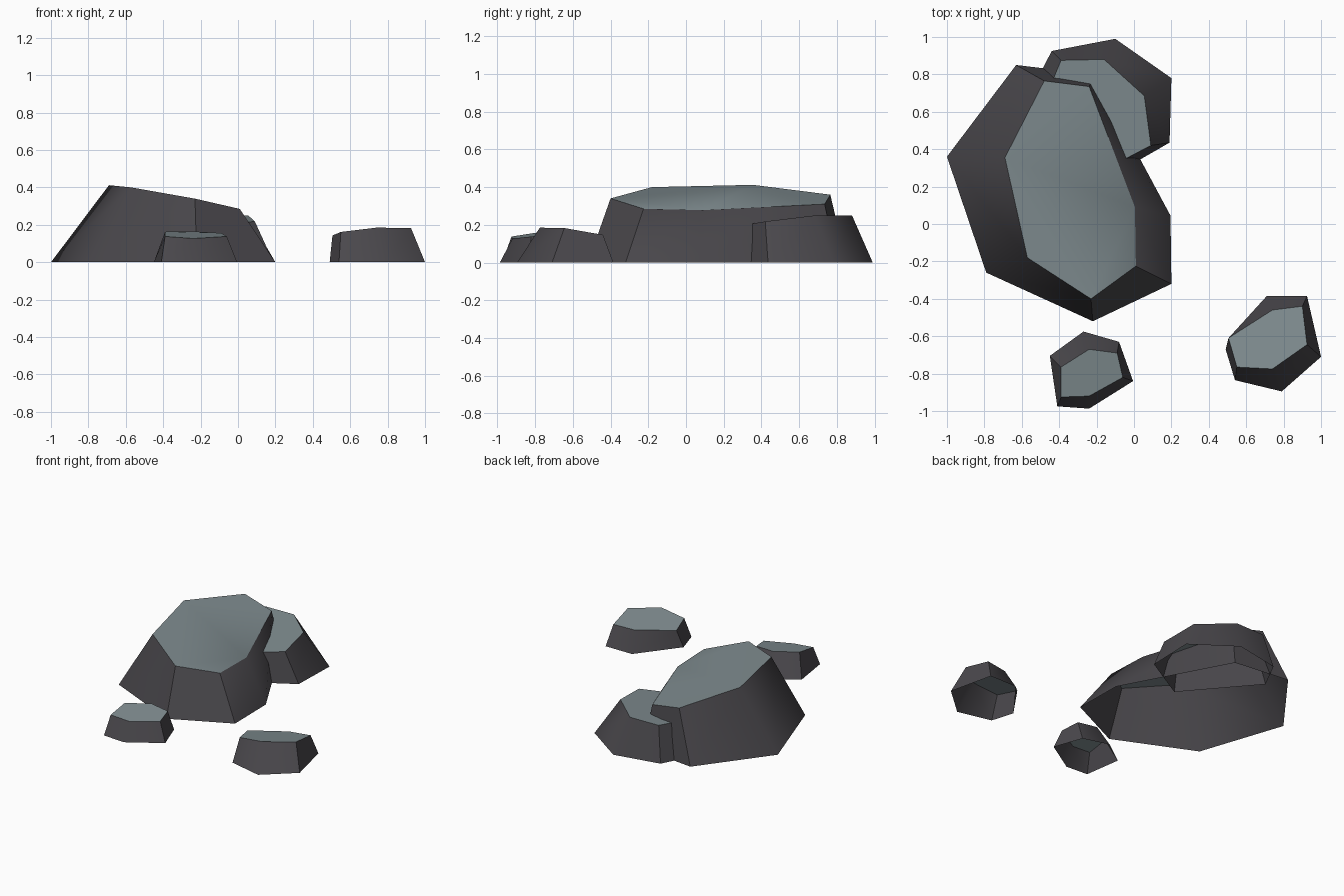
import bpy, bmesh, math


def material(name, rgb):
    m = bpy.data.materials.new(name)
    m.diffuse_color = (*rgb, 1)
    return m


SIDE = material("dark rock", (0.068, 0.064, 0.072))
TOP = material("pale grey top", (0.215, 0.265, 0.28))


def rock(name, base, top):
    """Open-bottomed rock: ground outline (x, y) lofted to a tilted top outline (x, y, z)."""
    bm = bmesh.new()
    lo = [bm.verts.new((x, y, 0)) for x, y in base]
    hi = [bm.verts.new(p) for p in top]
    n = len(lo)
    for i in range(n):
        j = (i + 1) % n
        bm.faces.new((lo[i], lo[j], hi[j], hi[i])).material_index = 0
    bm.faces.new(hi).material_index = 1
    bm.normal_update()
    me = bpy.data.meshes.new(name)
    bm.to_mesh(me)
    bm.free()
    me.materials.append(SIDE)
    me.materials.append(TOP)
    ob = bpy.data.objects.new(name, me)
    bpy.context.collection.objects.link(ob)
    # soft shading round the sides, crisp rim at the top
    bpy.ops.object.select_all(action='DESELECT')
    ob.select_set(True)
    bpy.context.view_layer.objects.active = ob
    bpy.ops.object.shade_smooth_by_angle(angle=math.radians(50))


# Outlines run counter-clockwise seen from above
rock("large_rock",
     [(-0.63, 0.85), (-1, 0.36), (-0.79, -0.26), (-0.22, -0.52),
      (0.2, -0.32), (0.195, 0.045), (-0.21, 0.8)],
     [(-0.48, 0.765, 0.36), (-0.69, 0.355, 0.412), (-0.57, -0.18, 0.4), (-0.23, -0.4, 0.34),
      (0.01, -0.225, 0.285), (0.005, 0.09, 0.278), (-0.24, 0.735, 0.31)])

rock("back_rock",
     [(-0.1, 0.99), (-0.44, 0.925), (-0.55, 0.71), (-0.15, 0.24), (0.19, 0.435), (0.2, 0.78)],
     [(-0.16, 0.88, 0.25), (-0.39, 0.875, 0.25), (-0.45, 0.73, 0.24), (-0.12, 0.31, 0.2),
      (0.09, 0.42, 0.218), (0.055, 0.685, 0.25)])

rock("small_front_rock",
     [(-0.27, -0.575), (-0.45, -0.705), (-0.41, -0.975), (-0.24, -0.987),
      (-0.005, -0.84), (-0.08, -0.63)],
     [(-0.24, -0.67, 0.165), (-0.39, -0.765, 0.163), (-0.39, -0.925, 0.138),
      (-0.24, -0.92, 0.127), (-0.06, -0.82, 0.138), (-0.09, -0.69, 0.156)])

rock("small_right_rock",
     [(0.71, -0.385), (0.49, -0.67), (0.54, -0.835), (0.79, -0.895),
      (1, -0.71), (0.925, -0.385)],
     [(0.74, -0.46, 0.14), (0.505, -0.61, 0.143), (0.55, -0.765, 0.162),
      (0.74, -0.775, 0.185), (0.925, -0.645, 0.183), (0.9, -0.44, 0.147)])
